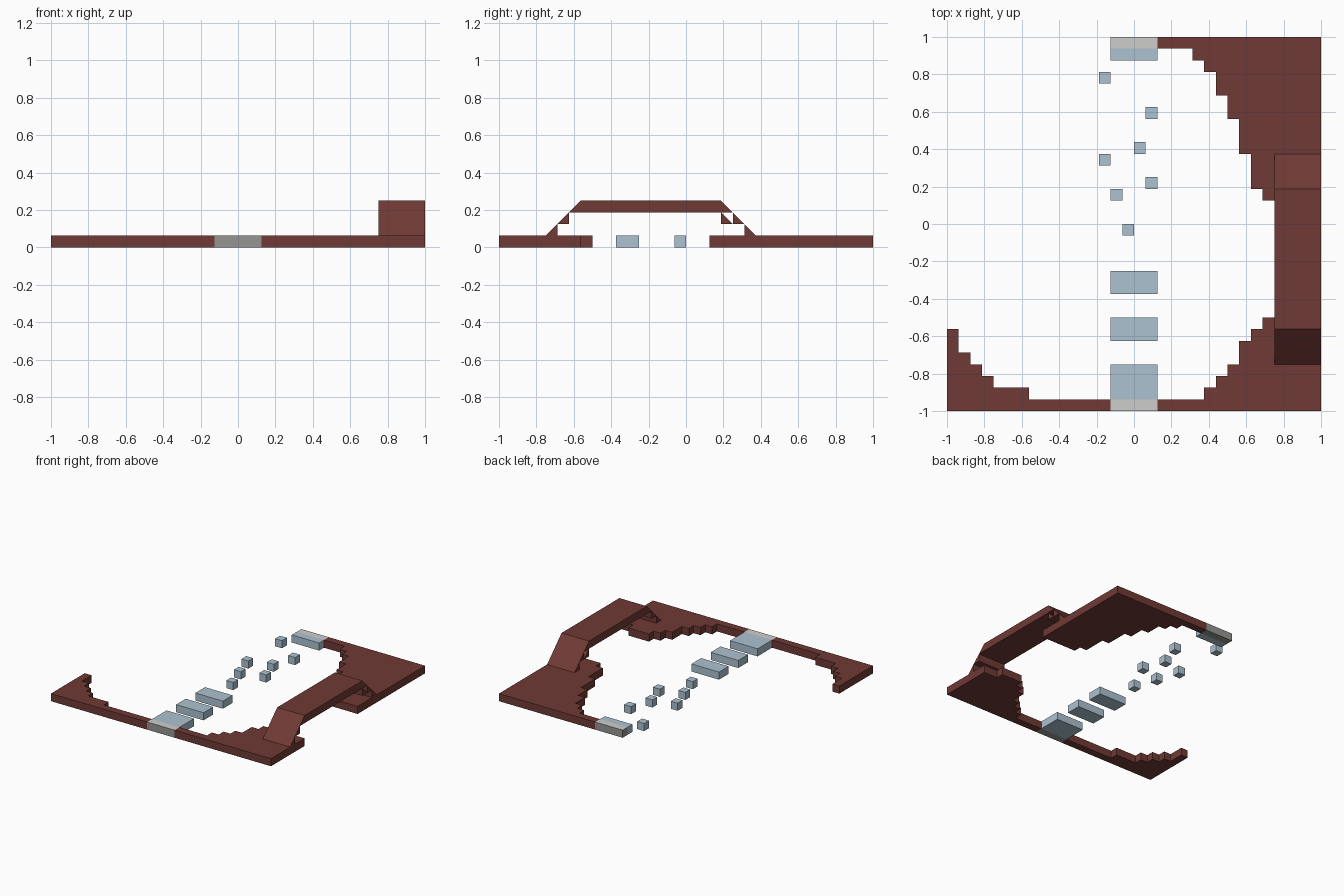
import bpy, bmesh
from mathutils import Vector

if "Cube" in bpy.data.objects:
    bpy.data.objects.remove(bpy.data.objects["Cube"])

U = 1 / 16  # everything sits on a 1/16 grid


def lin(c):
    c /= 255
    return c / 12.92 if c <= 0.04045 else ((c + 0.055) / 1.055) ** 2.4


def material(name, r, g, b):
    m = bpy.data.materials.new(name)
    m.diffuse_color = (lin(r), lin(g), lin(b), 1)
    m.use_nodes = True
    m.node_tree.nodes["Principled BSDF"].inputs["Base Color"].default_value = m.diffuse_color
    return m


BROWN = material("red brown", 112, 58, 53)
BLUE = material("pale blue", 172, 194, 208)
LIGHT = material("light grey", 206, 205, 203)
GREY = material("mid grey", 150, 149, 146)


def prism(name, polys, direction, mats):
    """Extrude flat polygons (grid units) along a direction into one object."""
    bm = bmesh.new()
    for pts in polys:
        face = bm.faces.new([bm.verts.new(Vector(p) * U) for p in pts])
        geom = bmesh.ops.extrude_face_region(bm, geom=[face])["geom"]
        verts = [v for v in geom if isinstance(v, bmesh.types.BMVert)]
        bmesh.ops.translate(bm, verts=verts, vec=Vector(direction) * U)
    bmesh.ops.recalc_face_normals(bm, faces=bm.faces)
    # a second material, if given, goes on everything except the top
    if len(mats) > 1:
        for f in bm.faces:
            f.material_index = 0 if f.normal.z > 0.5 else 1
    me = bpy.data.meshes.new(name)
    bm.to_mesh(me)
    bm.free()
    for m in mats:
        me.materials.append(m)
    ob = bpy.data.objects.new(name, me)
    bpy.context.collection.objects.link(ob)
    return ob


def bank(name, edge_y, x0, steps):
    """Stepped ground slab: steps are (right end x, shore y), from x0 rightwards."""
    pts = [(x0, edge_y, 0)]
    x = x0
    for x1, y in steps:
        pts += [(x, y, 0), (x1, y, 0)]
        x = x1
    pts.append((x, edge_y, 0))
    prism(name, [pts], (0, 0, 1), [BROWN])


def block(name, x0, x1, y0, y1, mats):
    prism(name, [[(x0, y0, 0), (x1, y0, 0), (x1, y1, 0), (x0, y1, 0)]], (0, 0, 1), mats)


# ground banks with stepped shores
bank("front_left_bank", -16, -16,
     [(-15, -9), (-14, -11), (-13, -12), (-12, -13), (-9, -14), (-2, -15)])
bank("front_right_bank", -16, 2,
     [(6, -15), (7, -14), (8, -13), (9, -12), (10, -10), (11, -9), (14, -8), (16, -9)])
bank("back_right_bank", 16, 2,
     [(5, 15), (6, 14), (7, 13), (8, 11), (9, 9), (10, 6), (11, 3), (16, 2)])

# bridge: flat deck, wedge ramps at both ends, one inverted brace
deck = [[(-9, 3), (3, 3), (3, 4), (-9, 4)]]
front_ramp = [[(-12 + i, 1 + i), (-11 + i, 1 + i), (-11 + i, 2 + i)] for i in range(3)]
back_ramp = [[(6 - i, 1 + i), (5 - i, 1 + i), (5 - i, 2 + i)] for i in range(3)]
brace = [[(3, 2), (4, 2), (3, 3)]]
for name, shapes in (("bridge_deck", deck), ("front_ramp", front_ramp),
                     ("back_ramp", back_ramp), ("bridge_brace", brace)):
    prism(name, [[(12, y, z) for y, z in s] for s in shapes], (4, 0, 0), [BROWN])

# path: grey end sills and blue slabs
block("front_sill", -2, 2, -16, -15, [LIGHT, GREY])
block("back_sill", -2, 2, 15, 16, [LIGHT, GREY])
for i, (y0, y1) in enumerate([(-15, -12), (-10, -8), (-6, -4), (14, 15)]):
    block(f"path_slab_{i + 1}", -2, 2, y0, y1, [BLUE])

# scattered small stepping blocks
for i, (x, y) in enumerate([(-3, 12), (1, 9), (0, 6), (-3, 5), (1, 3), (-2, 2), (-1, -1)]):
    block(f"stepping_block_{i + 1}", x, x + 1, y, y + 1, [BLUE])
